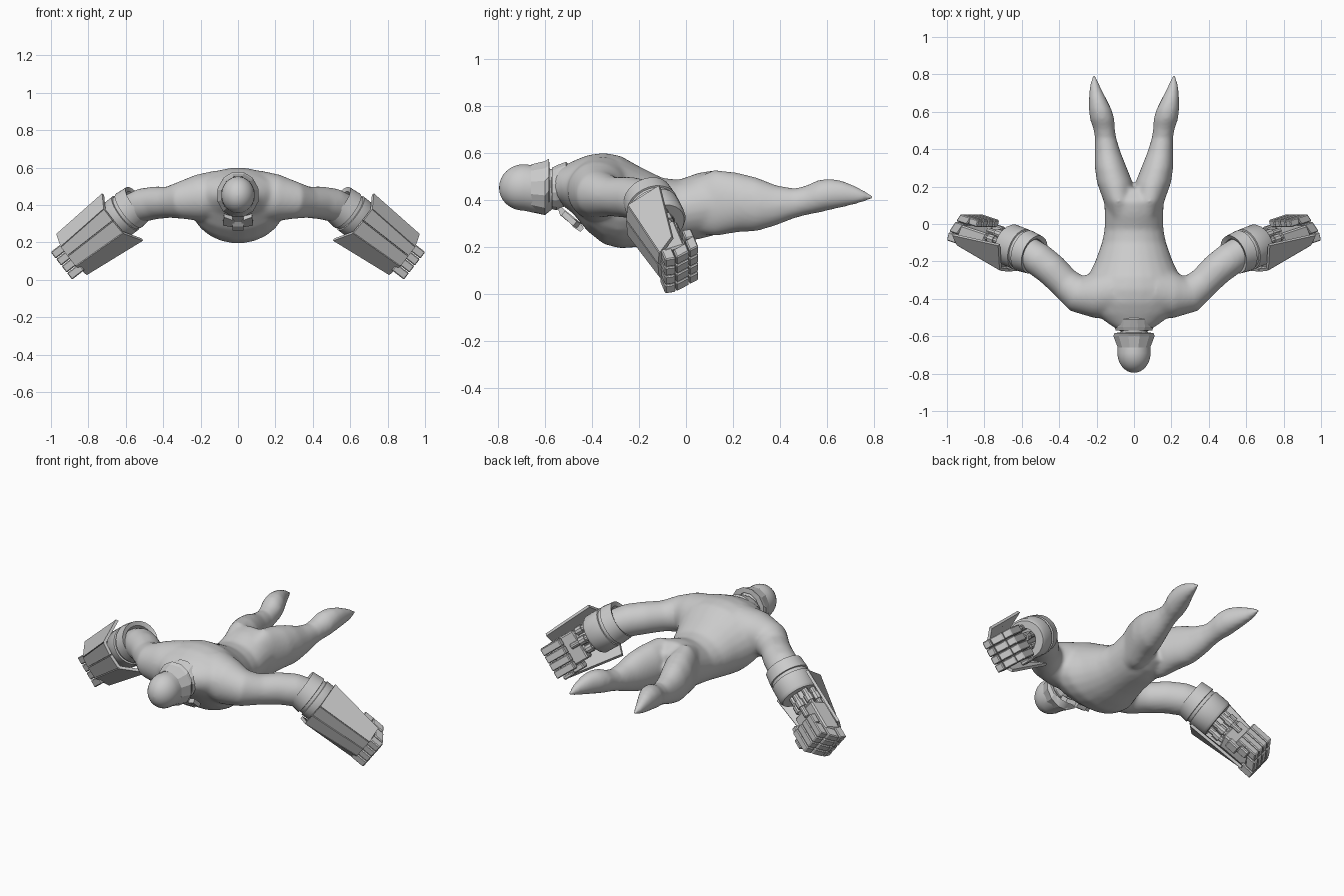
import bpy, bmesh, math
from mathutils import Vector as V

if "Cube" in bpy.data.objects:
    bpy.data.objects.remove(bpy.data.objects["Cube"])

grey = bpy.data.materials.new("plain grey")
grey.diffuse_color = (0.6, 0.6, 0.6, 1)
grey.use_nodes = True
grey.node_tree.nodes["Principled BSDF"].inputs["Base Color"].default_value = grey.diffuse_color


def finish(bm, name, mirror=False, smooth=False, bevel=0):
    bmesh.ops.recalc_face_normals(bm, faces=bm.faces)
    me = bpy.data.meshes.new(name)
    bm.to_mesh(me)
    bm.free()
    me.materials.append(grey)
    ob = bpy.data.objects.new(name, me)
    bpy.context.collection.objects.link(ob)
    if smooth:
        bpy.ops.object.select_all(action='DESELECT')
        ob.select_set(True)
        bpy.context.view_layer.objects.active = ob
        bpy.ops.object.shade_smooth_by_angle(angle=math.radians(35))
    if bevel:
        m = ob.modifiers.new("bevel", 'BEVEL')
        m.width, m.segments = bevel, 1
    if mirror:
        ob.modifiers.new("mirror", 'MIRROR')
    return ob


def loft(bm, sections, n=24, cap=True):
    """Skin ellipses given as (centre, half axis, half axis)."""
    rings = []
    for c, u, v in sections:
        rings.append([bm.verts.new(c + u * math.cos(t) + v * math.sin(t))
                      for t in (2 * math.pi * (i + 0.5) / n for i in range(n))])
    for r, s in zip(rings, rings[1:]):
        for i in range(n):
            bm.faces.new((r[i], r[(i + 1) % n], s[(i + 1) % n], s[i]))
    if cap:
        bm.faces.new(rings[0][::-1])
        bm.faces.new(rings[-1])
    else:
        for i in range(n):
            r, s = rings[-1], rings[0]
            bm.faces.new((r[i], r[(i + 1) % n], s[(i + 1) % n], s[i]))


def y_sections(rows):
    """Rows of y, half width, bottom z, top z."""
    return [(V((0, y, (a + b) / 2)), V((w, 0, 0)), V((0, 0, (b - a) / 2)))
            for y, w, a, b in rows]


# body: torso, legs and arms fused into one smooth skin
bm = bmesh.new()
loft(bm, y_sections([
    (-.58, .065, .39, .52), (-.535, .135, .385, .54), (-.48, .21, .342, .567),
    (-.42, .255, .268, .592), (-.35, .26, .212, .602), (-.28, .248, .194, .59),
    (-.2, .208, .2, .545), (-.1, .172, .216, .495), (-.03, .158, .224, .487),
    (.05, .157, .232, .516), (.12, .16, .25, .528), (.19, .11, .29, .48)]))
LEG = [(.02, .07, .06, .375, .11), (.12, .082, .08, .388, .142),
       (.22, .102, .096, .39, .127), (.3, .124, .086, .382, .115),
       (.38, .14, .07, .378, .087), (.46, .152, .057, .386, .064),
       (.51, .16, .058, .399, .063), (.56, .17, .066, .415, .07),
       (.61, .18, .062, .425, .068), (.67, .195, .047, .426, .056),
       (.73, .208, .03, .42, .036), (.798, .215, .008, .412, .008)]
ARM = [(.1, -.36, .45, .137), (.21, -.38, .437, .126), (.305, -.372, .425, .1),
       (.37, -.315, .415, .084), (.44, -.245, .412, .088),
       (.51, -.19, .4, .09), (.56, -.155, .38, .085), (.61, -.13, .35, .078)]
for sx in (1, -1):
    loft(bm, [(V((sx * x, y, z)), V((rx, 0, 0)), V((0, 0, rz)))
              for y, x, rx, z, rz in LEG])
    pts = [V((sx * x, y, z)) for x, y, z, r in ARM]
    secs = []
    for i, p in enumerate(pts):
        t = (pts[min(i + 1, len(pts) - 1)] - pts[max(i - 1, 0)]).normalized()
        u = t.cross(V((0, 0, 1))).normalized()
        secs.append((p, u * ARM[i][3], u.cross(t) * ARM[i][3]))
    loft(bm, secs)
body = finish(bm, "body")
rm = body.modifiers.new("fuse", 'REMESH')
rm.mode, rm.voxel_size, rm.use_smooth_shade = 'VOXEL', 0.011, True
sm = body.modifiers.new("soften", 'SMOOTH')
sm.factor, sm.iterations = 0.5, 12

# helmet dome, flared rim and neck collar
bm = bmesh.new()
dome = [(-.69 - .105 * math.cos(t), .088 * math.sin(t) + .001,
         .452 - .096 * math.sin(t) - .001, .452 + .1 * math.sin(t) + .001)
        for t in (math.pi / 2 * i / 8 for i in range(9))]
loft(bm, y_sections(dome + [(-.6, .086, .336, .545), (-.57, .07, .36, .53)]), 28)
finish(bm, "helmet_dome", smooth=True)
bm = bmesh.new()
loft(bm, y_sections([(-.66, .09, .35, .555), (-.6, .114, .332, .57),
                     (-.583, .108, .36, .58), (-.58, .08, .37, .55),
                     (-.64, .075, .37, .54)]), 12, cap=False)
finish(bm, "helmet_rim")
bm = bmesh.new()
loft(bm, y_sections([(-.57, .1, .36, .54), (-.55, .105, .355, .55),
                     (-.51, .1, .375, .565), (-.5, .08, .39, .555),
                     (-.56, .07, .39, .52)]), 16, cap=False)
finish(bm, "neck_collar")
bm = bmesh.new()
loft(bm, y_sections([(-.62, .06, .38, .53), (-.5, .08, .38, .54)]))
finish(bm, "neck", smooth=True)


def prism(bm, ring, offset):
    lo = [bm.verts.new(p) for p in ring]
    hi = [bm.verts.new(p + offset) for p in ring]
    n = len(ring)
    bm.faces.new(lo[::-1])
    bm.faces.new(hi)
    for i in range(n):
        bm.faces.new((lo[i], lo[(i + 1) % n], hi[(i + 1) % n], hi[i]))


# crooked chest clasp under the chin
bm = bmesh.new()
prism(bm, [V((-.03, y, z)) for y, z in (
    (-.545, .365), (-.535, .335), (-.495, .31), (-.48, .285), (-.45, .265),
    (-.435, .28), (-.45, .305), (-.48, .33), (-.53, .37))], V((.06, 0, 0)))
finish(bm, "chest_clasp")
bm = bmesh.new()
prism(bm, [V((.02, -.51, .315)), V((.075, -.53, .335)), V((.08, -.48, .29)),
           V((.02, -.46, .28))], V((0, .015, .02)))
finish(bm, "clasp_wing", mirror=True)


# gauntlet frame: D along the forearm, N out of the hand's back, S sideways
def set_frame(origin, direction):
    global O, D, N, S
    O, D = V(origin), V(direction).normalized()
    N = (V((0, -1, 0)) + D * D.y).normalized()
    S = N.cross(D)


def at(a, b, c):
    return O + D * a + N * b + S * c


def box(bm, a, b, c, lean=0):
    """Block in the gauntlet frame; lean slides its palm side back."""
    prism(bm, [at(a[0] - lean, b[0], c[0]), at(a[1] - lean, b[0], c[0]),
               at(a[1], b[1], c[0]), at(a[0], b[1], c[0])], S * (c[1] - c[0]))


def turned(bm, rows, b=0, c=0, n=24, cap=True):
    loft(bm, [(at(a, b, c), N * r, S * r) for a, r in rows], n, cap)


# hollow two-band cuff
set_frame((.6, -.137, .358), (.755, .30, -.585))
bm = bmesh.new()
turned(bm, [(-.08, .084), (-.09, .107), (-.02, .114), (-.018, .106), (0, .106),
            (.002, .114), (.09, .113), (.105, .103), (.105, .06), (-.05, .075)],
       cap=False)
finish(bm, "cuff", mirror=True, smooth=True)

# wrist core with pistons around it
set_frame((.6, -.15, .37), (.755, .25, -.59))
bm = bmesh.new()
turned(bm, [(.05, .05), (.26, .045)], n=12)
for i in range(6):
    t = math.pi / 3 * i
    b, c = .055 * math.cos(t), .065 * math.sin(t)
    turned(bm, [(.07, .018), (.15, .018), (.15, .025), (.19, .025),
                (.19, .016), (.25, .016)], b, c, 10)
finish(bm, "wrist_pistons", mirror=True, smooth=True)

# hand-back guard: folded plates separated by narrow grooves
bm = bmesh.new()
NEAR = [(.03, -.01, -.185), (.06, .118, -.085), (.06, .124, .0),
        (.06, .118, .08), (.05, -.025, .152)]
FAR = [(.385, .01, -.145), (.39, .065, -.07), (.39, .07, .0),
       (.39, .065, .062), (.38, .005, .132)]
for i in range(4):
    p, q, r, s = (at(*k) for k in (NEAR[i], NEAR[i + 1], FAR[i + 1], FAR[i]))
    g = (q - p).normalized() * .003
    nor = (r - p).cross(q - s).normalized()
    if nor.dot(N) > 0:
        nor = -nor
    prism(bm, [p + g, q - g, r - g, s + g], nor * .016)
finish(bm, "hand_guard", mirror=True)
bm = bmesh.new()
prism(bm, [at(.08, .092, -.08), at(.08, .092, .08), at(.37, .045, .06),
           at(.37, .045, -.07)], N * .008)
finish(bm, "guard_backing", mirror=True)

# palm, curled fingers and thumb
bm = bmesh.new()
box(bm, (.22, .4), (-.05, .045), (-.1, .075), .02)
box(bm, (.19, .25), (-.045, .04), (-.06, .05))
finish(bm, "palm", mirror=True, bevel=.008)
bm = bmesh.new()
for i in range(4):
    c = (-.114 + .0475 * i, -.07 + .0475 * i)
    box(bm, (.37, .455), (.008, .055), c)
    box(bm, (.395, .453), (-.058, .004), c, .03)
    box(bm, (.345, .42), (-.105, -.062), c, .02)
    box(bm, (.275, .335), (-.105, -.065), c)
finish(bm, "fingers", mirror=True, bevel=.005)
bm = bmesh.new()
box(bm, (.24, .31), (-.075, -.02), (-.135, -.1))
box(bm, (.31, .37), (-.1, -.05), (-.14, -.116))
finish(bm, "thumb", mirror=True, bevel=.006)
